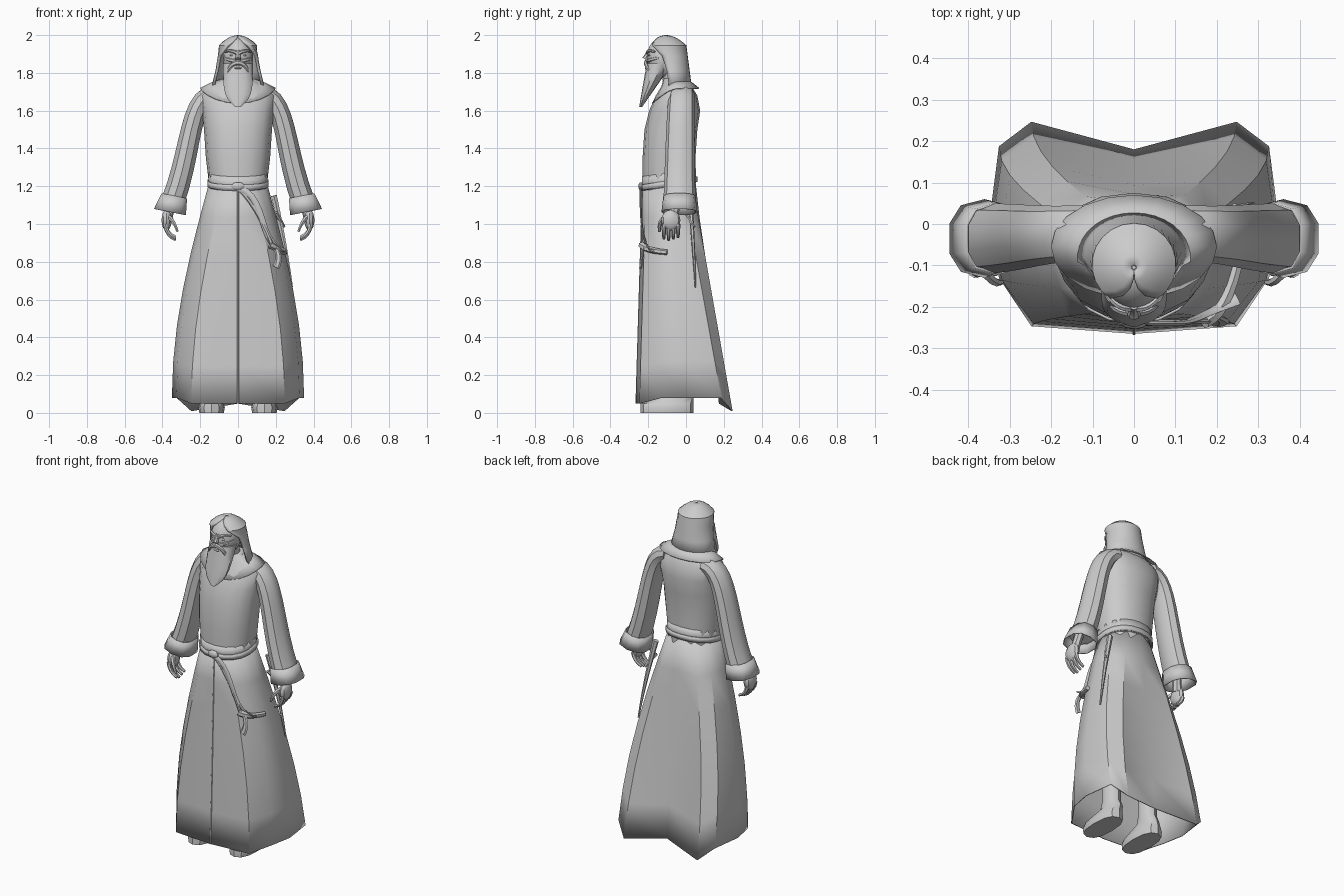
import bpy, bmesh, math
from mathutils import Vector

default_cube = bpy.data.objects.get("Cube")
if default_cube:
    bpy.data.objects.remove(default_cube)

shade = (.6, .6, .6, 1)
grey = bpy.data.materials.new("plain grey")
grey.use_nodes = True
grey.diffuse_color = shade
grey.node_tree.nodes["Principled BSDF"].inputs["Base Color"].default_value = shade

ACROSS, FORWARD, UP = Vector((1, 0, 0)), Vector((0, 1, 0)), Vector((0, 0, 1))


def loft(name, rings, closed=True, caps=True, thickness=0, mirror=False):
    """Skin a list of equal-length rings into one object."""
    mesh_builder = bmesh.new()
    rows = [[mesh_builder.verts.new(point) for point in ring] for ring in rings]
    count = len(rows[0])
    for lower, upper in zip(rows, rows[1:]):
        for i in range(count if closed else count - 1):
            following = (i + 1) % count
            mesh_builder.faces.new((lower[i], lower[following], upper[following], upper[i]))
    if caps:
        mesh_builder.faces.new(rows[0])
        mesh_builder.faces.new(rows[-1])
    bmesh.ops.recalc_face_normals(mesh_builder, faces=mesh_builder.faces)
    mesh = bpy.data.meshes.new(name)
    mesh_builder.to_mesh(mesh)
    mesh_builder.free()
    mesh.materials.append(grey)
    part = bpy.data.objects.new(name, mesh)
    bpy.context.collection.objects.link(part)
    if thickness:
        solidify = part.modifiers.new("thickness", 'SOLIDIFY')
        solidify.thickness = thickness
    if mirror:
        part.modifiers.new("mirror", 'MIRROR')
    bpy.context.view_layer.objects.active = part
    part.select_set(True)
    bpy.ops.object.shade_smooth_by_angle(angle=math.radians(35))
    part.select_set(False)


def oval(centre, width, depth, sides=14, boxy=1, gap=0):
    """Horizontal ring starting at the front; a gap in degrees leaves the front open."""
    x, y, z = centre
    opening = math.radians(gap)
    steps = sides - 1 if gap else sides
    ring = []
    for i in range(sides):
        turn = opening + (math.tau - opening * 2) * i / steps
        across, back = math.sin(turn), -math.cos(turn)
        ring.append(Vector((x + width * math.copysign(abs(across) ** boxy, across),
                            y + depth * math.copysign(abs(back) ** boxy, back), z)))
    return ring


def tube(name, path, width, thickness, taper=1, side=FORWARD, sides=6, steps=6, mirror=False):
    """Sweep an oval along a smooth curve guided by the path points."""
    def along(t):
        points = [Vector(p) for p in path]
        while len(points) > 1:
            points = [a.lerp(b, t) for a, b in zip(points, points[1:])]
        return points[0]

    rings = []
    for i in range(steps + 1):
        t = i / steps
        centre = along(t)
        direction = (along(min(t + .01, 1)) - along(max(t - .01, 0))).normalized()
        wide = (side - direction * direction.dot(side)).normalized()
        thin = direction.cross(wide)
        size = 1 + (taper - 1) * t
        rings.append([centre + wide * width * size * math.cos(k * math.tau / sides)
                      + thin * thickness * size * math.sin(k * math.tau / sides)
                      for k in range(sides)])
    loft(name, rings, mirror=mirror)


def ball(name, centre, width, depth, height, sides=10, mirror=False):
    """Rounded lump made of stacked ovals."""
    rings = []
    for i in range(1, sides):
        angle = math.pi * i / sides
        middle = Vector(centre) - UP * height * math.cos(angle)
        rings.append(oval(middle, width * math.sin(angle), depth * math.sin(angle), sides))
    loft(name, rings, mirror=mirror)


# Robe skirt: an oval waist blending into a boxy, flared hem, notched at the back
waist = oval((0, -.09, 1.23), .15, .14, 12)
hem = oval((0, 0, .05), .35, .265, 12, boxy=.5)
hem[len(hem) // 2].y = .18
for point in hem:
    if point.y > .2:
        point.z = .01
    elif abs(point.x) > .3:
        point.z = .08
        point.y = max(point.y, -.13)
skirt = []
for step in range(7):
    drop = step / 6
    flare = math.sin(drop * math.pi / 2)
    ring = []
    for top, bottom in zip(waist, hem):
        point = top.lerp(bottom, drop)
        point.x = top.x + (bottom.x - top.x) * flare
        ring.append(point)
    skirt.append(ring)
loft("robe_skirt", skirt, caps=False, thickness=.006)
tube("front_seam", [waist[0], hem[0]], .004, .003, side=ACROSS)

# Robe body, from waist to neck
body = [(1.18, -.09, .15, .14), (1.35, -.09, .17, .14), (1.5, -.08, .18, .14), (1.6, -.06, .19, .135),
        (1.68, -.05, .2, .11), (1.73, -.05, .15, .08), (1.77, -.06, .07, .06)]
loft("robe_body", [oval((0, y, z), width, depth, 16, boxy=.9) for z, y, width, depth in body])

# Shoulder collar: dips low at the front
collar = []
for spread, height in ((1, 1.72), (.7, 1.75), (.4, 1.77)):
    ring = oval((0, -.055, height), .2 * spread, .125 * spread, 20)
    for point in ring:
        forward = max(0, -.055 - point.y) / .125
        point.z -= .08 * forward ** 1.5
    collar.append(ring)
loft("shoulder_collar", collar, caps=False, thickness=.006)

# Sleeves growing out of the shoulders, with turned-back cuffs
tube("sleeves", [(.12, -.02, 1.69), (.26, -.03, 1.68), (.24, -.03, 1.4), (.345, -.035, 1.12)],
     .065, .05, 1.3, sides=10, steps=10, mirror=True)
cuff = [oval((.337, -.035, 1.15), .07, .085, 10, boxy=.8), oval((.36, -.035, 1.06), .088, .095, 10, boxy=.8)]
for ring in cuff:
    for point in ring:
        point.z += (point.x - .34) * .2
loft("cuffs", cuff, caps=False, thickness=.006, mirror=True)

# Hands: wrist, palm, four curled fingers and a thumb
tube("wrists", [(.35, -.05, 1.14), (.37, -.07, 1.04)], .028, .025, sides=8, mirror=True)
ball("palms", (.378, -.08, 1.02), .028, .05, .055, mirror=True)
for i, finger in enumerate(("index", "middle", "ring", "little")):
    y = -.117 + i * .025
    reach = .915 + .008 * abs(i - 1)
    tube(finger + "_fingers", [(.385, y, 1), (.38, y, reach + .02), (.33, y, reach)], .013, .013, .6,
         steps=4, mirror=True)
tube("thumbs", [(.37, -.1, 1.04), (.34, -.15, 1.02), (.32, -.14, .96)], .015, .014, .5,
     steps=4, mirror=True)

# Belt: two bands dipping at the front, with a knot
for name, middle, width, half in (("belt", 1.235, .158, .038), ("belt_wrap", 1.215, .164, .015)):
    band = [oval((0, -.09, middle + half * edge), width, width - .014, 18, boxy=.9) for edge in (-1, 1)]
    for ring in band:
        for point in ring:
            point.z += (point.y + .09) * .15
    loft(name, band, caps=False, thickness=.008)
ball("belt_knot", (0, -.238, 1.2), .035, .015, .022)

# Belt tails hanging down the left front, tied at the end
tube("belt_tail", [(0, -.24, 1.19), (.16, -.24, 1.16), (.1, -.25, .88), (.25, -.18, .86)], .016, .006,
     side=ACROSS, steps=10)
tube("second_belt_tail", [(0, -.235, 1.19), (.1, -.235, 1.1), (.18, -.235, .89)], .01, .005, side=ACROSS)
tube("tail_knot", [(.17, -.235, .89), (.22, -.22, .86), (.25, -.1, .85)], .02, .018, .7, side=UP)
tube("tail_end", [(.2, -.225, .87), (.23, -.235, .82), (.2, -.24, .77)], .013, .006, 1.5, side=ACROSS)

# Sheathed dagger on the left hip
tube("scabbard", [(.19, .02, 1.15), (.25, .04, .9), (.287, .05, .665)], .014, .018, .25)
tube("dagger_guard", [(.2, 0, 1.06), (.245, .045, .985)], .012, .01, .6, side=ACROSS)

# Shoes and boot shafts
sole = [oval((.14, -.1, z), width, .14, 12, boxy=.8) for z, width in ((0, .065), (.03, .07), (.05, .06))]
shaft = [oval((.13, -.04, z), .05, depth, 12) for z, depth in ((.09, .08), (.13, .06), (.4, .06))]
loft("shoes", sole + shaft, mirror=True)

# Head and neck
ball("head", (0, -.115, 1.88), .08, .093, .11, 16)
tube("neck", [(0, -.06, 1.7), (0, -.09, 1.85)], .055, .05, side=ACROSS, sides=12)

# Long hair: open around the face, parted to a peak at the forehead
hair = []
for drop in (.001, .02, .06, .12, .2, .4, .7, 1):
    dome = .1 * min(1, math.sqrt(drop * 5))
    hair.append(oval((0, -.105 + .035 * drop, 2 - .27 * drop), dome + .04 * drop ** 2, dome, 19,
                     gap=78 * min(1, drop * 2.2)))
loft("long_hair", hair, closed=False, caps=False, thickness=.014)

# Beard, moustache and lip
beard = []
for step in range(8):
    drop = step / 7
    beard.append(oval((0, -.14 - .1 * drop, 1.85 - .23 * drop), .065 * (1 - drop ** 5) + .015,
                      .06 * (1 - drop) + .008, boxy=.9))
loft("beard", beard)
tube("moustache", [(0, -.215, 1.855), (.05, -.215, 1.85), (.06, -.185, 1.78)], .014, .01, .5,
     side=UP, mirror=True)
ball("lower_lip", (0, -.208, 1.825), .02, .01, .006)

# Nose, brows, cheekbones and eyes
tube("nose", [(0, -.198, 1.92), (0, -.205, 1.89), (0, -.218, 1.872)], .009, .009, 1.8, side=ACROSS, sides=8)
tube("brows", [(.008, -.203, 1.905), (.04, -.208, 1.925), (.068, -.165, 1.912)], .01, .009, .6,
     side=UP, mirror=True)
tube("cheekbones", [(.018, -.197, 1.864), (.05, -.197, 1.868), (.07, -.145, 1.88)], .013, .01, .7,
     side=UP, mirror=True)
ball("eyes", (.032, -.194, 1.894), .014, .008, .006, 8, mirror=True)
